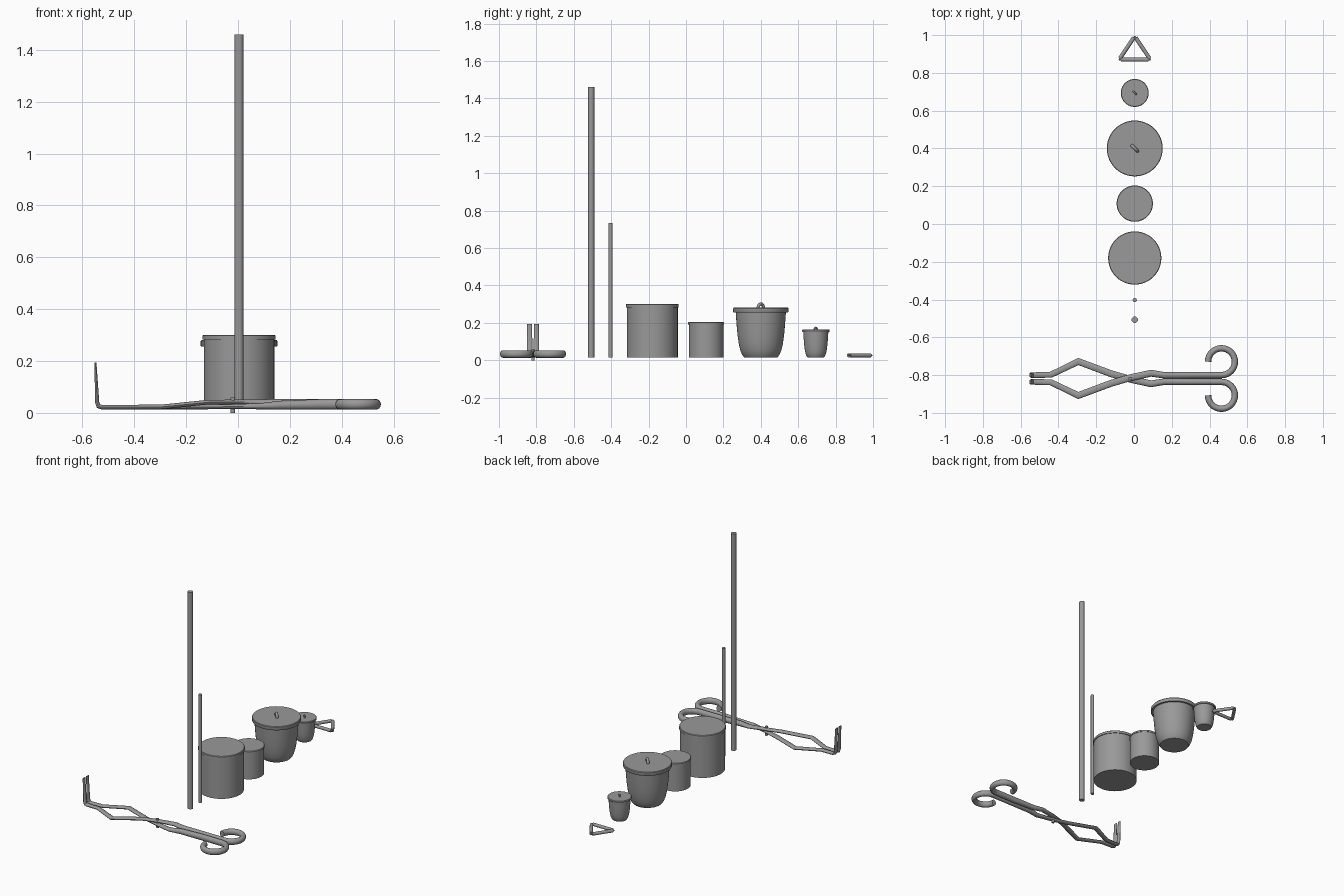
import bpy, bmesh
from math import sin, cos, pi, radians
from mathutils import Vector, Matrix

if "Cube" in bpy.data.objects:
    bpy.data.objects.remove(bpy.data.objects["Cube"])

GREY = (0.32, 0.32, 0.32, 1)
metal = bpy.data.materials.new("plain_grey")
metal.use_nodes = True
metal.diffuse_color = GREY
metal.node_tree.nodes["Principled BSDF"].inputs["Base Color"].default_value = GREY
CX = 0.004


def finish(name, bm):
    bmesh.ops.recalc_face_normals(bm, faces=bm.faces)
    mesh = bpy.data.meshes.new(name)
    bm.to_mesh(mesh)
    bm.free()
    mesh.materials.append(metal)
    ob = bpy.data.objects.new(name, mesh)
    bpy.context.collection.objects.link(ob)
    bpy.ops.object.select_all(action='DESELECT')
    ob.select_set(True)
    bpy.context.view_layer.objects.active = ob
    bpy.ops.object.shade_smooth_by_angle(angle=radians(35))
    return ob


def skin(name, rings, closed=False):
    """Join equal rings of points; cap the ends unless closed."""
    bm = bmesh.new()
    loops = [[bm.verts.new(p) for p in ring] for ring in rings]
    n = len(loops[0])
    for a, b in zip(loops, loops[1:] + loops[:1] if closed else loops[1:]):
        for i in range(n):
            j = (i + 1) % n
            bm.faces.new((a[i], a[j], b[j], b[i]))
    if not closed:
        bm.faces.new(loops[0])
        bm.faces.new(loops[-1])
    return finish(name, bm)


def turned(name, y, profile, x=CX, n=48):
    """Solid of revolution from (radius, z) pairs."""
    return skin(name, [[(x + r * cos(2 * pi * i / n), y + r * sin(2 * pi * i / n), z)
                        for i in range(n)] for r, z in profile])


def sweep(name, path, n=16):
    """Elliptical section along (point, half_width, half_height)."""
    rings, side = [], Vector((0, 1, 0))
    for i, (p, w, h) in enumerate(path):
        t = (path[min(i + 1, len(path) - 1)][0] - path[max(i - 1, 0)][0]).normalized()
        flat = Vector((0, 0, 1)).cross(t)
        if flat.length > 0.1:
            side = flat.normalized()
        up = t.cross(side)
        rings.append([p + side * w * cos(2 * pi * k / n) + up * h * sin(2 * pi * k / n)
                      for k in range(n)])
    return skin(name, rings)


def rod(name, a, b, r):
    return sweep(name, [(Vector(a), r, r), (Vector(b), r, r)])


def ring_handle(name, y, z, major, minor):
    """Upright ring set diagonally in a lid."""
    d, rings = Vector((1, -1, 0)).normalized(), []
    for i in range(24):
        a = 2 * pi * i / 24
        out = d * cos(a) + Vector((0, 0, sin(a)))
        side = d.cross(Vector((0, 0, 1)))
        rings.append([Vector((CX, y, z)) + out * (major + minor * cos(2 * pi * k / 12))
                      + side * minor * sin(2 * pi * k / 12) for k in range(12)])
    return skin(name, rings, closed=True)


# Tall and short rods
turned("tall_rod", -0.507, [(0.017, 0.016), (0.017, 1.46)], n=24)
turned("short_rod", -0.403, [(0.011, 0.016), (0.011, 0.735)], n=24)

# Lidded cans
for name, y, r, top, lip, over in (("large_can", -0.18, 0.136, 0.283, 0.301, 0.005),
                                   ("small_can", 0.108, 0.093, 0.191, 0.204, 0.003)):
    turned(name + "_body", y, [(r, 0.016), (r, top)])
    turned(name + "_lid", y, [(r + over, top), (r + over, lip - 0.003), (r + over - 0.003, lip)])

# Crucibles with rounded lower walls
SHAPE = ((0.67, 0), (0.75, 0.06), (0.82, 0.16), (0.88, 0.3), (0.93, 0.5), (0.97, 0.75), (1, 1))
for name, y, r, lid_r, top, lip, ring in (
        ("large_crucible", 0.4, 0.134, 0.148, 0.256, 0.281, (0.02, 0.0085)),
        ("small_crucible", 0.694, 0.067, 0.074, 0.152, 0.165, (0.01, 0.0045))):
    turned(name + "_body", y, [(r * k, 0.016 + (top - 0.016) * h) for k, h in SHAPE])
    turned(name + "_lid", y, [(lid_r - 0.002, top), (lid_r, top + 0.003),
                              (lid_r, lip - 0.004), (lid_r - 0.003, lip)])
    ring_handle(name + "_handle", y, lip, *ring)

# Triangle of three tubes on a thin wire
corners = [Vector((CX - 0.083, 0.87, 0.026)), Vector((CX + 0.083, 0.87, 0.026)),
           Vector((CX, 0.994, 0.026))]
for i, side in enumerate(("front", "right", "left")):
    a, b = corners[i], corners[(i + 1) % 3]
    rod("triangle_wire_" + side, a, b, 0.004)
    rod("triangle_tube_" + side, a.lerp(b, 0.06), a.lerp(b, 0.94), 0.0105)

# Tongs: two mirrored arms, one passing over the other
MID = -0.818


def tong_arm(name, flip, rise):
    path = []

    def add(x, dy, z, w, h):
        path.append((Vector((x, MID + flip * dy, z)), w, h))

    # curled finger loop
    for i in range(25):
        a = pi + 1.5 * pi * i / 24
        add(0.463 + 0.071 * cos(a), -0.089 + 0.071 * sin(a), 0.033, 0.017, 0.02)
    # shank, pivot and jaw
    for x, dy, z, w, h in ((0.32, -0.018, 0.033, 0.017, 0.02),
                           (0.16, -0.017, 0.033 + rise * 0.4, 0.017, 0.017),
                           (0.09, -0.028, 0.033 + rise * 0.8, 0.018, 0.012),
                           (-0.02, -0.004, 0.033 + rise, 0.018, 0.009),
                           (-0.12, 0.025, 0.032 + rise, 0.018, 0.009),
                           (-0.295, 0.090, 0.023, 0.019, 0.009),
                           (-0.44, 0.020, 0.022, 0.016, 0.009),
                           (-0.525, 0.018, 0.022, 0.015, 0.009),
                           (-0.538, 0.018, 0.026, 0.015, 0.009),
                           (-0.543, 0.018, 0.04, 0.015, 0.008),
                           (-0.55, 0.018, 0.195, 0.013, 0.004)):
        add(x, dy, z, w, h)
    sweep(name, path)


tong_arm("tong_arm_over", -1, 0.009)
tong_arm("tong_arm_under", 1, -0.009)
turned("tong_rivet", MID, [(0.009, 0), (0.009, 0.06)], x=-0.02, n=16)
